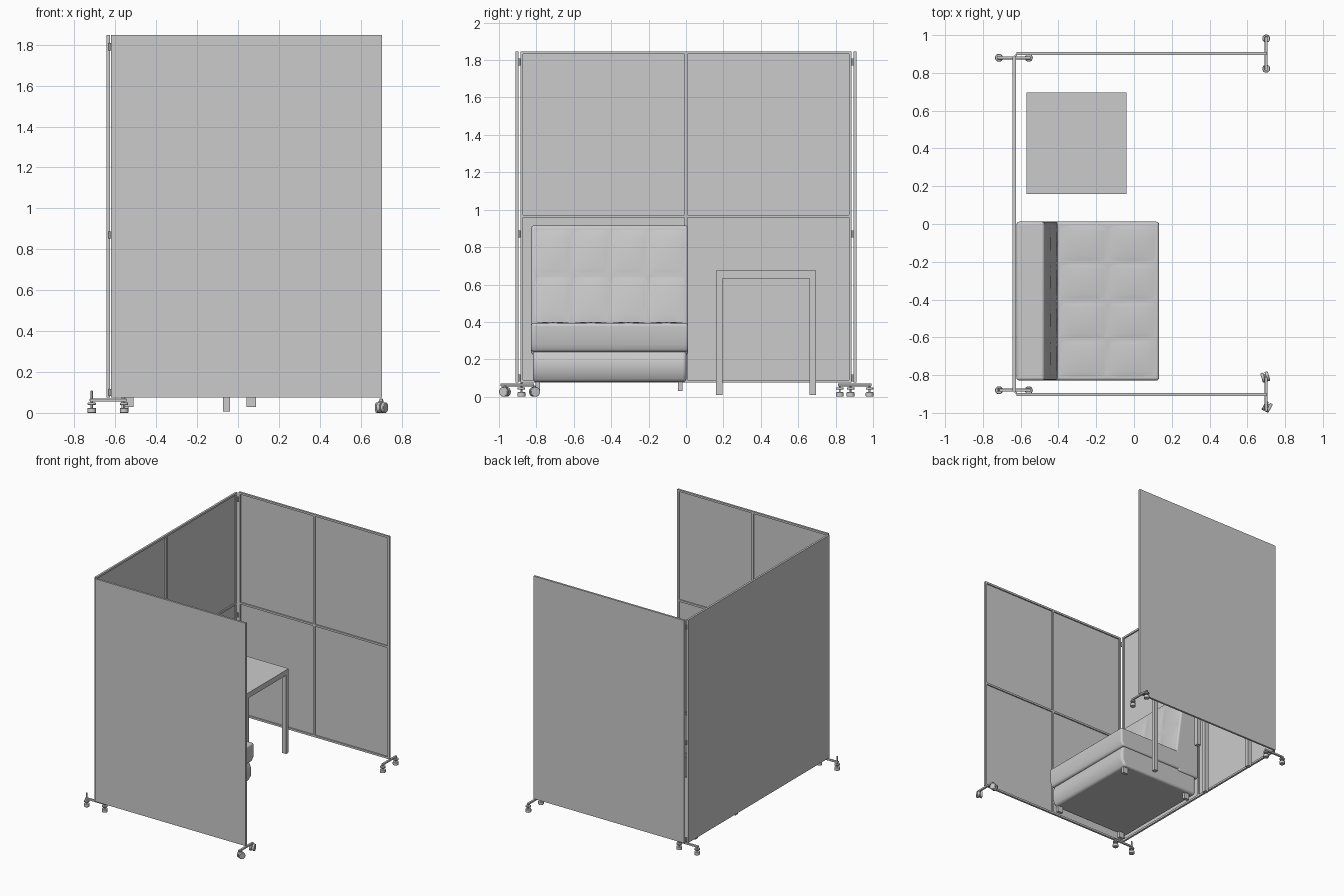
import bpy, bmesh
from math import pi, sin
from mathutils import Matrix, Vector

cube = bpy.data.objects.get("Cube")
if cube:
    bpy.data.objects.remove(cube, do_unlink=True)


def finish(name, bm, smooth=False, bevel=0, segments=4):
    bmesh.ops.recalc_face_normals(bm, faces=bm.faces)
    mesh = bpy.data.meshes.new(name)
    bm.to_mesh(mesh)
    bm.free()
    obj = bpy.data.objects.new(name, mesh)
    bpy.context.collection.objects.link(obj)
    if bevel:
        mod = obj.modifiers.new("Rounding", "BEVEL")
        mod.width, mod.segments = bevel, segments
    if smooth:
        bpy.ops.object.select_all(action="DESELECT")
        obj.select_set(True)
        bpy.context.view_layer.objects.active = obj
        bpy.ops.object.shade_smooth_by_angle()
    return obj


def add_box(bm, a, b):
    a, b = Vector(a), Vector(b)
    size = [abs(c) for c in b - a]
    m = Matrix.Translation((a + b) / 2) @ Matrix.Diagonal((*size, 1))
    bmesh.ops.create_cube(bm, size=1, matrix=m)


def add_disc(bm, x, y, z0, z1, r):
    bmesh.ops.create_cone(bm, cap_ends=True, segments=20, radius1=r, radius2=r,
                          depth=z1 - z0, matrix=Matrix.Translation((x, y, (z0 + z1) / 2)))


def box(name, a, b, **kw):
    bm = bmesh.new()
    add_box(bm, a, b)
    return finish(name, bm, **kw)


# Screen panels: flat outer sheet with a framed, four-pane inner face
Z0, Z1, MID = 0.075, 1.847, 0.965
THICK, SHEET, BAR = 0.016, 0.006, 0.015


def panel(name, u0, u1, place):
    bm = bmesh.new()
    um = (u0 + u1) / 2

    def part(ua, ub, za, zb, depth):
        add_box(bm, place(ua, 0, za), place(ub, depth, zb))

    part(u0, u1, Z0, Z1, SHEET)
    for u in (u0, u1 - BAR):
        part(u, u + BAR, Z0, Z1, THICK)
    for z in (Z0, MID - BAR / 2, Z1 - BAR):
        part(u0 + BAR, u1 - BAR, z, z + BAR, THICK)
    for za, zb in ((Z0 + BAR, MID - BAR / 2), (MID + BAR / 2, Z1 - BAR)):
        part(um - BAR / 2, um + BAR / 2, za, zb, THICK)
    finish(name, bm)


panel("front_screen", -0.622, 0.705, lambda u, w, z: (u, -0.911 + w, z))
panel("back_screen", -0.622, 0.705, lambda u, w, z: (u, 0.911 - w, z))
panel("side_screen", -0.886, 0.886, lambda u, w, z: (-0.642 + w, u, z))

# Corner hinges
for side, label in ((-1, "front"), (1, "back")):
    bm = bmesh.new()
    for z in (0.1, 0.87, 1.79):
        add_disc(bm, -0.626, side * 0.892, z - 0.018, z + 0.018, 0.006)
    finish(label + "_hinges", bm, smooth=True)


# Foot bars with levelling feet or castors
def foot_bar(name, x, y, along_x):
    dx, dy = (0.09, 0.008) if along_x else (0.008, 0.09)
    box(name, (x - dx, y - dy, 0.056), (x + dx, y + dy, 0.07), bevel=0.003, segments=2)


def levelling_foot(name, x, y, top=0.06):
    bm = bmesh.new()
    add_disc(bm, x, y, 0.01, top, 0.005)
    add_disc(bm, x, y, 0.038, 0.05, 0.02)
    add_disc(bm, x, y, 0, 0.024, 0.021)
    finish(name, bm, smooth=True, bevel=0.003, segments=2)


def castor(name, x, y, angle):
    bm = bmesh.new()
    turn = Matrix.Translation((x, y, 0.026)) @ Matrix.Rotation(angle, 4, "Z")
    for off in (-0.012, 0.012):
        bmesh.ops.create_cone(
            bm, cap_ends=True, segments=24, radius1=0.026, radius2=0.026, depth=0.017,
            matrix=turn @ Matrix.Translation((off, 0, 0)) @ Matrix.Rotation(pi / 2, 4, "Y"))
    bmesh.ops.create_cube(bm, size=1, matrix=turn @ Matrix.Diagonal((0.012, 0.03, 0.03, 1)))
    add_disc(bm, x, y, 0.026, 0.06, 0.007)
    finish(name, bm, smooth=True, bevel=0.003, segments=2)


for side, label in ((-1, "front"), (1, "back")):
    foot_bar(label + "_corner_foot_bar", -0.635, side * 0.88, True)
    foot_bar(label + "_end_foot_bar", 0.7, side * 0.902, False)
    levelling_foot(label + "_outer_foot", -0.715, side * 0.88, 0.11 if side < 0 else 0.06)
    levelling_foot(label + "_inner_foot", -0.557, side * 0.88)
for y in (0.822, 0.982):
    levelling_foot("back_end_foot", 0.7, y)
castor("front_castor_inner", 0.695, -0.81, 0.3)
castor("front_castor_outer", 0.705, -0.968, -0.5)

# Table
TX, TY = (-0.57, -0.04), (0.16, 0.695)
LEG, TOP = 0.034, 0.675
box("table_top", (TX[0], TY[0], TOP - 0.042), (TX[1], TY[1], TOP))
for x in (TX[0], TX[1] - LEG):
    for y in (TY[0], TY[1] - LEG):
        box("table_leg", (x, y, 0.008), (x + LEG, y + LEG, TOP - 0.042))

# Sofa
SY0, SY1 = -0.828, 0.012


def cushion(name, profile, y0, y1, bevel):
    bm = bmesh.new()
    face = bm.faces.new([bm.verts.new((x, y0, z)) for x, z in profile])
    ext = bmesh.ops.extrude_face_region(bm, geom=[face])
    verts = [g for g in ext["geom"] if isinstance(g, bmesh.types.BMVert)]
    bmesh.ops.translate(bm, vec=(0, y1 - y0, 0), verts=verts)
    finish(name, bm, smooth=True, bevel=bevel, segments=5)


def tufting(name, start, end, rise):
    # Quilted skin, four pads across and two deep, between two x-z points
    bm = bmesh.new()
    nu, nv = 48, 24
    a, b = Vector((start[0], 0, start[1])), Vector((end[0], 0, end[1]))
    normal = (b - a).cross(Vector((0, 1, 0))).normalized()
    if normal.x + normal.z < 0:
        normal.negate()
    margin = 0.015
    rows = []
    for j in range(nv + 1):
        row = []
        for i in range(nu + 1):
            u, v = i / nu, j / nv
            puff = (abs(sin(4 * pi * u)) * abs(sin(2 * pi * v))) ** 0.6
            p = a.lerp(b, v) + normal * (rise * puff)
            p.y = SY0 + margin + u * (SY1 - SY0 - 2 * margin)
            row.append(bm.verts.new(p))
        rows.append(row)
    for r, s in zip(rows, rows[1:]):
        for i in range(nu):
            bm.faces.new((r[i], r[i + 1], s[i + 1], s[i]))
    obj = finish(name, bm, smooth=True)
    if obj.data.polygons[0].normal.dot(normal) < 0:
        obj.data.flip_normals()


cushion("sofa_base", [(-0.6, 0.078), (0.09, 0.078), (0.12, 0.13), (0.12, 0.2),
                      (0.1, 0.25), (-0.6, 0.25)], SY0 + 0.01, SY1 - 0.01, 0.018)
cushion("sofa_seat", [(-0.5, 0.24), (0.115, 0.24), (0.133, 0.28), (0.133, 0.393),
                      (-0.5, 0.393)], SY0, SY1, 0.014)
cushion("sofa_back", [(-0.622, 0.225), (-0.43, 0.225), (-0.405, 0.39), (-0.475, 0.915),
                      (-0.622, 0.915)], SY0, SY1, 0.014)
tufting("seat_tufting", (-0.4, 0.392), (0.118, 0.392), 0.008)
tufting("back_tufting", (-0.407, 0.4), (-0.473, 0.895), 0.008)
for x in (-0.535, 0.065):
    for y in (SY0 + 0.035, SY1 - 0.043):
        box("sofa_leg", (x - 0.023, y - 0.012, 0.03), (x + 0.023, y + 0.012, 0.08))
